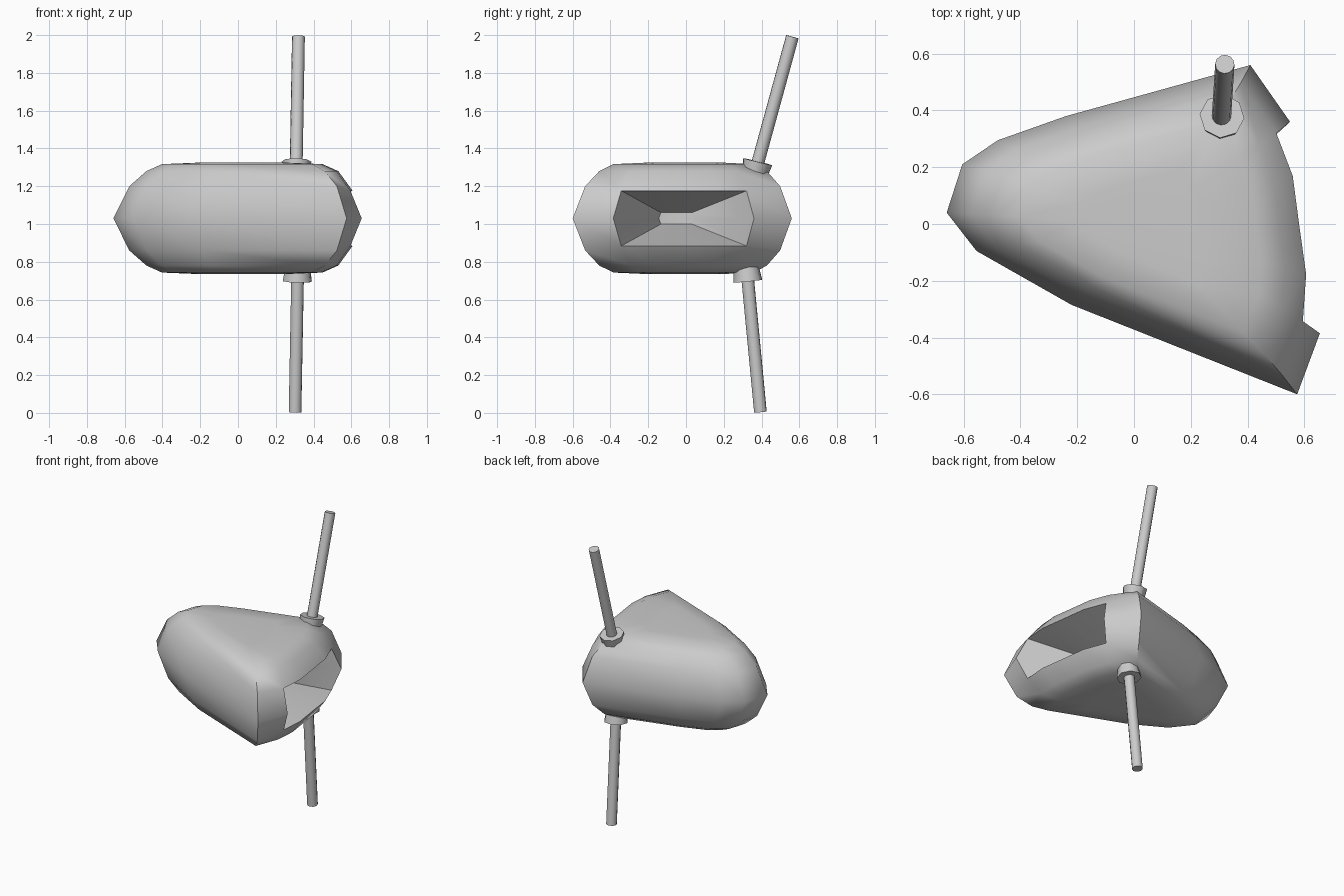
import bpy, bmesh
from mathutils import Vector

if "Cube" in bpy.data.objects:
    bpy.data.objects.remove(bpy.data.objects["Cube"])

MID = 1.03


def finish(bm, name, angle):
    bmesh.ops.recalc_face_normals(bm, faces=bm.faces)
    mesh = bpy.data.meshes.new(name)
    bm.to_mesh(mesh)
    bm.free()
    ob = bpy.data.objects.new(name, mesh)
    bpy.context.collection.objects.link(ob)
    bpy.ops.object.select_all(action='DESELECT')
    ob.select_set(True)
    bpy.context.view_layer.objects.active = ob
    bpy.ops.object.shade_smooth_by_angle(angle=angle)
    return ob


# body outline seen from above; the first five points edge the opening
OUTLINE = [(0.55, 0.36), (0.615, 0.19), (0.64, 0.0), (0.668, -0.2), (0.655, -0.385),
           (0.575, -0.6), (-0.22, -0.285), (-0.555, -0.095), (-0.66, 0.04),
           (-0.605, 0.21), (-0.48, 0.295), (-0.24, 0.38), (0.41, 0.56)]
MOUTH = 5
# height from the middle, outline scale, x shift
HALF = [(0.17, 0.89, 0.012), (0.25, 0.765, 0.02), (0.287, 0.64, 0.02), (0.295, 0.35, 0.02)]
LEVELS = [(-z, s, d) for z, s, d in reversed(HALF)] + [(0, 1, 0)] + HALF

# body: stacked scaled rings with the opening left out
bm = bmesh.new()
rings = []
for dz, s, d in LEVELS:
    ring = []
    for i, (x, y) in enumerate(OUTLINE):
        z = dz
        if i < MOUTH and abs(dz) == 0.17:
            z = 0.146 if dz > 0 else -0.146
        ring.append(bm.verts.new((x * s + d, y * s, MID + z)))
    rings.append(ring)
n, m = len(OUTLINE), len(LEVELS) // 2
for k in range(len(rings) - 1):
    for i in range(n):
        if k in (m - 1, m) and i < MOUTH - 1:
            continue
        j = (i + 1) % n
        bm.faces.new((rings[k][i], rings[k][j], rings[k + 1][j], rings[k + 1][i]))
bm.faces.new(rings[0])
bm.faces.new(rings[-1])

# funnel-shaped opening
loop = (rings[m + 1][:MOUTH] + [rings[m][MOUTH - 1]]
        + rings[m - 1][:MOUTH][::-1] + [rings[m][0]])
inner = []
for v in loop:
    inner.append(bm.verts.new((0.2 + 0.1 * (v.co.x - 0.57),
                               -0.05 + (v.co.y + 0.01) * 0.25,
                               MID + (v.co.z - MID) * 0.21)))
for i in range(len(loop)):
    j = (i + 1) % len(loop)
    bm.faces.new((loop[i], loop[j], inner[j], inner[i]))
bm.faces.new(inner)
bmesh.ops.delete(bm, geom=[v for v in bm.verts if not v.link_faces], context='VERTS')
finish(bm, "hollow_body", 0.9)


def rod(name, a, b, r1, r2, sides):
    a, b = Vector(a), Vector(b)
    bm = bmesh.new()
    bmesh.ops.create_cone(bm, cap_ends=True, segments=sides, radius1=r1, radius2=r2,
                          depth=(b - a).length)
    bm.transform((b - a).to_track_quat('Z', 'Y').to_matrix().to_4x4())
    bmesh.ops.translate(bm, verts=bm.verts, vec=(a + b) / 2)
    return finish(bm, name, 0.9)


# two rods, each with a collar where it enters the body
rod("upper_rod", (0.307, 0.36, 1.25), (0.32, 0.563, 1.991), 0.034, 0.034, 12)
rod("upper_collar", (0.308, 0.358, 1.24), (0.31, 0.38, 1.33), 0.065, 0.079, 8)
rod("lower_rod", (0.317, 0.318, 0.8), (0.302, 0.394, 0.004), 0.034, 0.034, 12)
rod("lower_collar", (0.316, 0.318, 0.785), (0.314, 0.327, 0.697), 0.065, 0.079, 8)
